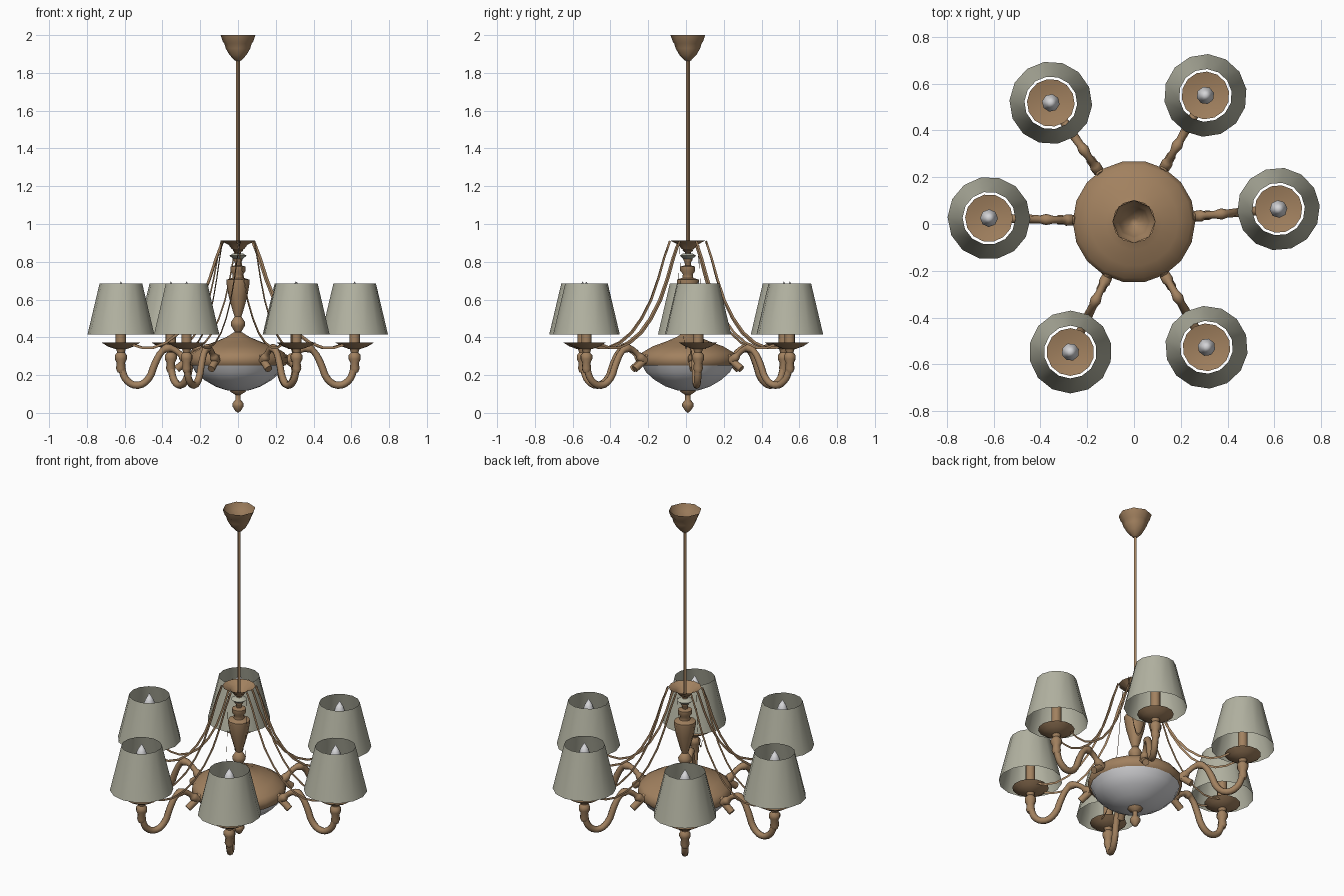
import bpy, bmesh
from math import sin, cos, pi, radians
from mathutils import Vector, Matrix

cube = bpy.data.objects.get("Cube")
if cube:
    bpy.data.objects.remove(cube, do_unlink=True)

CENTRE = Vector((0, 0.01, 0))
REACH = 0.62
ARM_ANGLES = [5, 60.5, 125, 178.6, 244, 300]


def material(name, colour):
    m = bpy.data.materials.new(name)
    m.use_nodes = True
    m.diffuse_color = (*colour, 1)
    m.node_tree.nodes["Principled BSDF"].inputs["Base Color"].default_value = (*colour, 1)
    return m


bronze = material("aged bronze", (0.36, 0.22, 0.115))
linen = material("grey linen", (0.45, 0.45, 0.36))
glass = material("white glass", (0.66, 0.66, 0.68))


def finish(obj, mat, smooth=50):
    obj.data.materials.clear()
    obj.data.materials.append(mat)
    bpy.ops.object.select_all(action='DESELECT')
    obj.select_set(True)
    bpy.context.view_layer.objects.active = obj
    bpy.ops.object.shade_smooth_by_angle(angle=radians(smooth))
    return obj


def mesh_object(name, bm, mat):
    me = bpy.data.meshes.new(name)
    bm.to_mesh(me)
    bm.free()
    obj = bpy.data.objects.new(name, me)
    bpy.context.collection.objects.link(obj)
    return finish(obj, mat)


def lathe(name, profile, mat, sides=12, place=Matrix.Translation(CENTRE)):
    """Spin (radius, height) points, listed bottom to top, about the vertical."""
    bm = bmesh.new()
    rings = []
    for r, z in profile:
        if r == 0:
            rings.append([bm.verts.new((0, 0, z))] * sides)
        else:
            rings.append([bm.verts.new((r * cos(2 * pi * i / sides), r * sin(2 * pi * i / sides), z))
                          for i in range(sides)])
    for low, high in zip(rings, rings[1:]):
        for i in range(sides):
            j = (i + 1) % sides
            corners = list(dict.fromkeys([low[i], low[j], high[j], high[i]]))
            bm.faces.new(corners)
    bm.transform(place)
    return mesh_object(name, bm, mat)


def tube(name, points, radius, mat, place):
    """Round tube along (reach, height, thickness) points."""
    cu = bpy.data.curves.new(name, 'CURVE')
    cu.dimensions = '3D'
    cu.bevel_depth = radius
    cu.bevel_resolution = 2
    cu.resolution_u = 3
    cu.use_fill_caps = True
    sp = cu.splines.new('BEZIER')
    sp.bezier_points.add(len(points) - 1)
    for bp, (x, z, t) in zip(sp.bezier_points, points):
        bp.co = (x, 0, z)
        bp.radius = t
        bp.handle_left_type = bp.handle_right_type = 'AUTO'
    obj = bpy.data.objects.new(name, cu)
    bpy.context.collection.objects.link(obj)
    bpy.ops.object.select_all(action='DESELECT')
    obj.select_set(True)
    bpy.context.view_layer.objects.active = obj
    bpy.ops.object.convert(target='MESH')
    obj = bpy.context.object
    obj.name = name
    obj.data.transform(place)
    return finish(obj, mat)


def ribbon(name, points, half, mat, place):
    """Thin upright strip along 3D points."""
    bm = bmesh.new()
    pairs = []
    for i, p in enumerate(points):
        d = points[min(i + 1, len(points) - 1)] - points[max(i - 1, 0)]
        n = Vector((-d.z, 0, d.x)).normalized() * half
        pairs.append((bm.verts.new(p - n), bm.verts.new(p + n)))
    for (a, b), (c, d) in zip(pairs, pairs[1:]):
        bm.faces.new((a, c, d, b))
    bm.transform(place)
    return mesh_object(name, bm, mat)


# Ceiling canopy (open on top) and hanging rod
lathe("ceiling_canopy", [(0, 1.86), (0.016, 1.865), (0.045, 1.895), (0.065, 1.93),
                         (0.072, 1.955), (0.08, 1.965), (0.092, 2.0)], bronze, 8)
lathe("hanging_rod", [(0.01, 0.86), (0.01, 1.88)], bronze, 4)

# Crown dish and turned central column
lathe("crown_dish", [(0.012, 0.855), (0.035, 0.87), (0.05, 0.89), (0.092, 0.912)], bronze, 12)
lathe("upper_stem", [(0.012, 0.76), (0.018, 0.8), (0.025, 0.81), (0.015, 0.85), (0.03, 0.86), (0, 0.87)],
      bronze, 8)
lathe("column_glass_disc", [(0, 0.815), (0.025, 0.815), (0.045, 0.832), (0.025, 0.845), (0, 0.845)], linen, 10)
lathe("column_vase", [(0.018, 0.51), (0.028, 0.54), (0.05, 0.62), (0.062, 0.69), (0.062, 0.705), (0.03, 0.715),
                      (0.028, 0.735), (0.04, 0.75), (0.04, 0.775), (0, 0.785)], bronze, 10)
lathe("column_ball", [(0.03, 0.40), (0.018, 0.43), (0.036, 0.46), (0.038, 0.48), (0.018, 0.51),
                      (0, 0.515)], bronze, 10)

# Central body: metal dome over a glass bowl, with a finial below
lathe("body_dome", [(0.25, 0.25), (0.262, 0.265), (0.262, 0.295), (0.245, 0.32), (0.19, 0.352), (0.12, 0.377),
                    (0.06, 0.402), (0.025, 0.425), (0, 0.425)], bronze, 18)
lathe("glass_bowl", [(0, 0.115), (0.06, 0.12), (0.12, 0.14), (0.18, 0.175), (0.225, 0.215),
                     (0.25, 0.262)], glass, 18)
lathe("bottom_finial", [(0, 0), (0.014, 0.01), (0.03, 0.035), (0.03, 0.05), (0.014, 0.07), (0.014, 0.095),
                        (0.04, 0.112), (0.045, 0.122), (0, 0.13)], bronze, 8)

ARM = [(0.26, 0.275, 1.2), (0.29, 0.295, 1.3), (0.305, 0.31, 0.8), (0.345, 0.338, 0.85), (0.375, 0.342, 1.25),
       (0.4, 0.328, 0.9), (0.44, 0.26, 1), (0.475, 0.18, 1), (0.53, 0.146, 1), (0.585, 0.168, 1),
       (0.612, 0.22, 1), (0.62, 0.28, 1)]
WIRE = [(0.08, 0.91), (0.115, 0.82), (0.15, 0.71), (0.195, 0.595), (0.25, 0.5), (0.31, 0.425), (0.38, 0.372),
        (0.45, 0.345), (0.51, 0.346), (0.56, 0.362)]

for k, angle in enumerate(ARM_ANGLES, 1):
    turn = Matrix.Translation(CENTRE) @ Matrix.Rotation(radians(angle), 4, 'Z')
    lamp = turn @ Matrix.Translation((REACH, 0, 0))

    # Swan-neck arm and its mounting peg
    tube(f"arm_{k}", ARM, 0.019, bronze, turn)
    tube(f"arm_peg_{k}", [(0.245, 0.295, 1), (0.325, 0.232, 1)], 0.02, bronze, turn)

    # Holder, drip saucer, candle tube, bulb and shade
    lathe(f"lamp_holder_{k}", [(0.018, 0.215), (0.026, 0.235), (0.022, 0.265), (0.032, 0.285), (0.032, 0.305),
                               (0.02, 0.32), (0.028, 0.345), (0, 0.35)], bronze, 8, lamp)
    lathe(f"drip_saucer_{k}", [(0, 0.335), (0.03, 0.338), (0.07, 0.352), (0.102, 0.372), (0.06, 0.362),
                               (0, 0.358)], bronze, 14, lamp)
    lathe(f"candle_tube_{k}", [(0.028, 0.358), (0.028, 0.57), (0, 0.572)], bronze, 8, lamp)
    lathe(f"bulb_{k}", [(0.018, 0.57), (0.036, 0.595), (0.038, 0.615), (0.024, 0.655), (0, 0.696)],
          glass, 8, lamp)
    lathe(f"lamp_shade_{k}", [(0.177, 0.415), (0.113, 0.685)], linen, 14, lamp)

    # Pair of draped strips from the crown to the saucer
    for side, word in ((1, "left"), (-1, "right")):
        path = [Vector((x, side * 0.052, z)) for x, z in WIRE]
        ribbon(f"draped_strip_{word}_{k}", path, 0.0065, bronze, turn)
